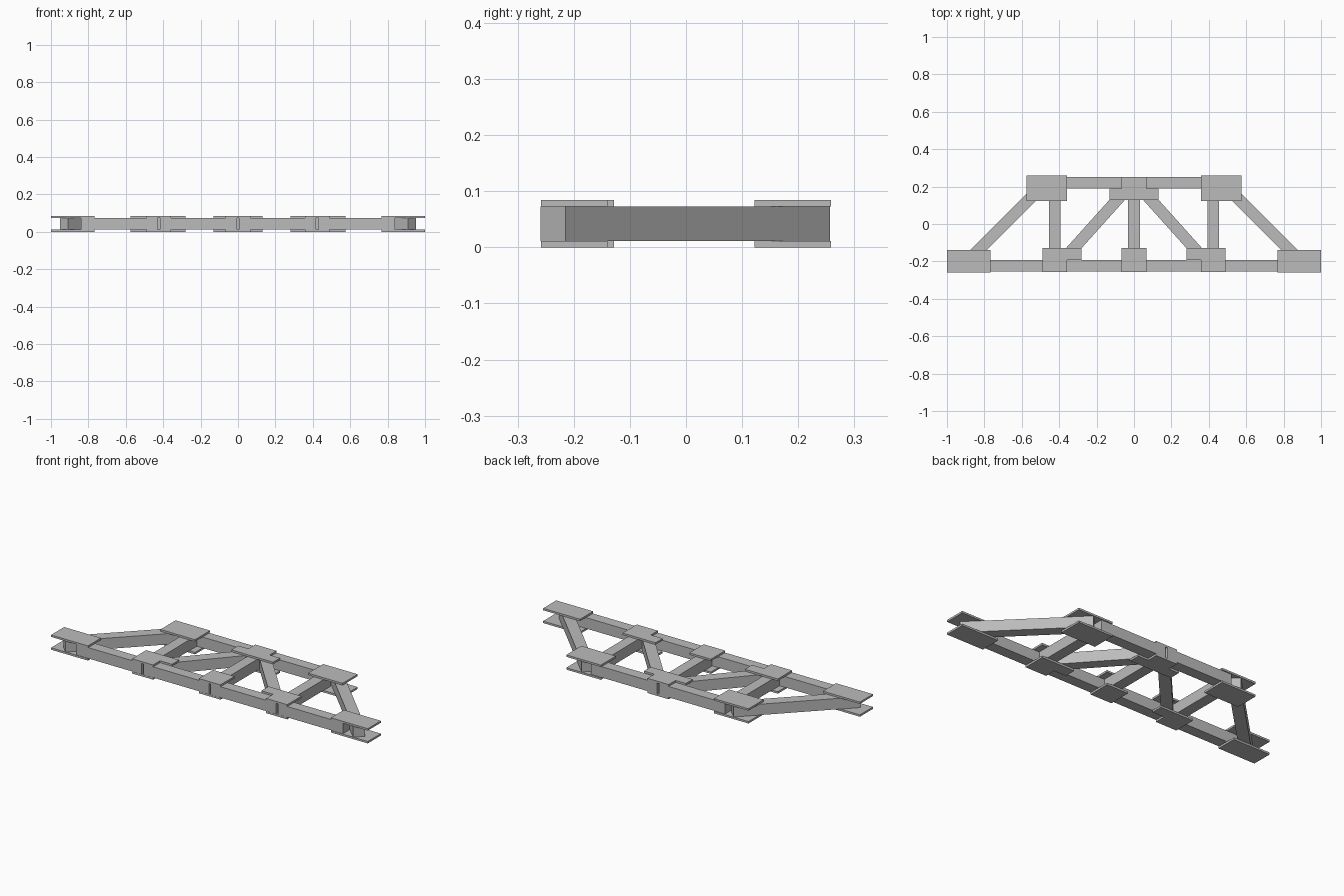
import bpy, bmesh
from mathutils import Vector

cube = bpy.data.objects.get("Cube")
if cube:
    bpy.data.objects.remove(cube, do_unlink=True)

steel = bpy.data.materials.new("grey_steel")
steel.use_nodes = True
GREY = (0.5, 0.5, 0.5, 1)
steel.diffuse_color = GREY
steel.node_tree.nodes["Principled BSDF"].inputs["Base Color"].default_value = GREY

PLATE = 0.011          # gusset thickness
TOP = 0.084            # overall height
HALF = 0.031           # half width of a beam


def prism(name, outline, z0, z1):
    """Extrude a flat outline from z0 to z1."""
    bm = bmesh.new()
    face = bm.faces.new([bm.verts.new((x, y, z0)) for x, y in outline])
    up = bmesh.ops.extrude_face_region(bm, geom=[face])["geom"]
    bmesh.ops.translate(bm, vec=(0, 0, z1 - z0),
                        verts=[v for v in up if isinstance(v, bmesh.types.BMVert)])
    bmesh.ops.recalc_face_normals(bm, faces=bm.faces)
    mesh = bpy.data.meshes.new(name)
    bm.to_mesh(mesh)
    bm.free()
    mesh.materials.append(steel)
    obj = bpy.data.objects.new(name, mesh)
    bpy.context.collection.objects.link(obj)


def beam(name, start, end):
    """Square-ended beam between two points in plan."""
    a, b = Vector(start), Vector(end)
    d = (b - a).normalized()
    n = Vector((-d.y, d.x)) * HALF
    prism(name, [a + n, a - n, b - n, b + n], PLATE, TOP - PLATE)


def gusset(name, outline):
    """Matching plates below and above a joint."""
    prism(name + "_bottom", outline, 0, PLATE)
    prism(name + "_top", outline, TOP - PLATE, TOP)


def rect(x0, x1, y0, y1):
    return [(x0, y0), (x1, y0), (x1, y1), (x0, y1)]


LOW, HIGH = -0.224, 0.221      # chord centre lines
for side, s in (("left", 1), ("right", -1)):
    def flip(points):
        return [(x * s, y) for x, y in points]

    # Chords, with narrow gaps at the joints
    beam(side + "_lower_outer_chord", *flip([(0.84, LOW), (0.43, LOW)]))
    beam(side + "_lower_inner_chord", *flip([(0.417, LOW), (0.006, LOW)]))
    beam(side + "_upper_chord", *flip([(0.423, HIGH), (0.006, HIGH)]))
    # Web members
    beam(side + "_post", *flip([(0.424, -0.192), (0.424, 0.19)]))
    beam(side + "_end_diagonal", *flip([(0.93, -0.237), (0.458, 0.235)]))
    beam(side + "_inner_diagonal", *flip([(0.358, -0.169), (0.054, 0.169)]))
    # Joint plates
    gusset(side + "_end_gusset", flip(rect(0.767, 1, -0.258, -0.14)))
    gusset(side + "_upper_gusset", flip(rect(0.357, 0.575, 0.122, 0.258)))
    gusset(side + "_lower_gusset", flip([
        (0.49, -0.256), (0.357, -0.256), (0.357, -0.193),
        (0.282, -0.193), (0.282, -0.128), (0.49, -0.128)]))

# Centre post and its plates
beam("centre_post", (0, -0.192), (0, 0.19))
gusset("lower_centre_gusset", rect(-0.068, 0.068, -0.256, -0.128))
gusset("upper_centre_gusset", [
    (-0.132, 0.128), (0.132, 0.128), (0.132, 0.19), (0.067, 0.19),
    (0.067, 0.252), (-0.067, 0.252), (-0.067, 0.19), (-0.132, 0.19)])
